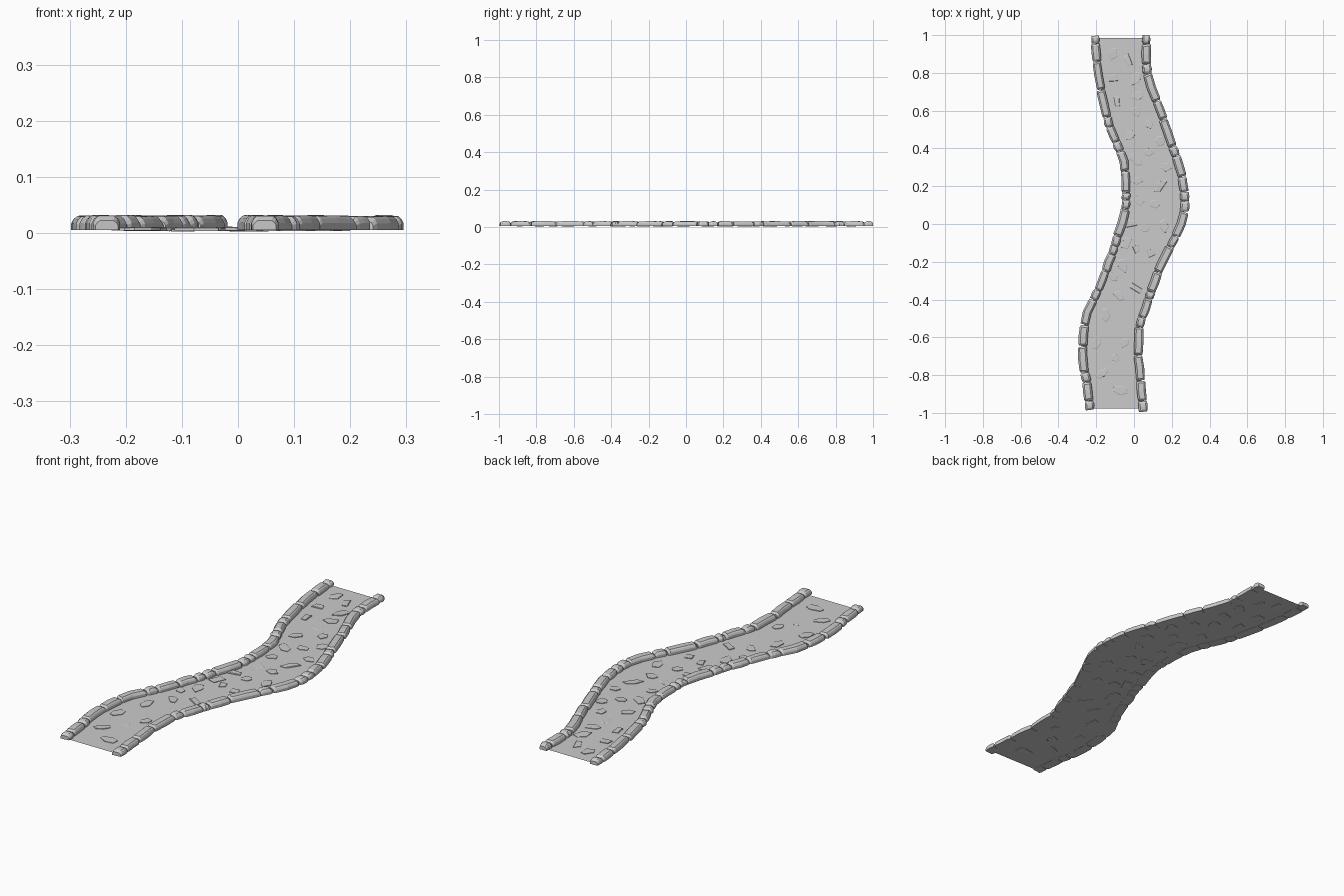
import bpy, bmesh, math, random
from mathutils import Vector, Matrix

if "Cube" in bpy.data.objects:
    bpy.data.objects.remove(bpy.data.objects["Cube"])
random.seed(4)

# Centre lines of the two kerbs, as (x, y) from back to front
LEFT = [(-.207, 1), (-.2, .88), (-.183, .76), (-.165, .65), (-.133, .53), (-.085, .41),
        (-.053, .33), (-.043, .22), (-.043, .1), (-.065, 0), (-.105, -.12), (-.15, -.25),
        (-.2, -.37), (-.255, -.48), (-.271, -.6), (-.271, -.73), (-.252, -.83), (-.23, -1)]
RIGHT = [(.065, 1), (.065, .9), (.07, .8), (.1, .7), (.14, .6), (.175, .49), (.215, .38),
         (.247, .29), (.268, .17), (.27, .08), (.25, 0), (.205, -.1), (.14, -.22),
         (.1, -.33), (.06, -.45), (.03, -.53), (.021, -.68), (.035, -.82), (.05, -1)]
# y positions of the joints between kerb stones
LEFT_CUTS = [.997, .955, .86, .71, .565, .515, .435, .385, .28, .165, .128, .08, -.065, -.115,
             -.16, -.25, -.35, -.4, -.535, -.647, -.787, -.837, -.937, -.985]
RIGHT_CUTS = [1, .953, .845, .795, .65, .555, .41, .36, .25, .17, .12, .065, -.065, -.12, -.255,
              -.36, -.395, -.495, -.545, -.695, -.83, -.938, -.995]
# Centres of the flat paving pieces
PAVERS = [(-.2, -.63), (-.17, -.79), (-.07, -.88), (-.1, -.71), (-.15, -.48), (-.05, -.63),
          (-.08, -.38), (-.11, -.28), (-.06, -.22), (.01, -.34), (-.04, -.1), (.01, -.13),
          (-.02, 0), (.09, -.155), (.06, -.02), (.03, .12), (.11, .105), (.16, -.01), (.02, .23),
          (.01, .34), (.14, .2), (.08, .38), (-.02, .47), (.17, .3), (.14, .44), (.01, .595),
          (-.09, .65), (.08, .53), (.02, .68), (-.03, .87), (-.11, .9), (-.11, .77), (.01, .77)]
SUNK = {3, 15, 25}
SHEET_Z = .006


def make_object(name, bm):
    bmesh.ops.recalc_face_normals(bm, faces=bm.faces)
    mesh = bpy.data.meshes.new(name)
    bm.to_mesh(mesh)
    bm.free()
    obj = bpy.data.objects.new(name, mesh)
    bpy.context.collection.objects.link(obj)
    return obj


def x_at(path, y):
    for (x0, y0), (x1, y1) in zip(path, path[1:]):
        if y >= y1:
            return x0 + (x1 - x0) * (y0 - y) / (y0 - y1)
    return path[-1][0]


def loft(bm, rings):
    loops = [[bm.verts.new(p) for p in r] for r in rings]
    for a, b in zip(loops, loops[1:]):
        for i in range(len(a)):
            j = (i + 1) % len(a)
            bm.faces.new((a[i], a[j], b[j], b[i]))
    bm.faces.new(loops[0])
    bm.faces.new(loops[-1])


def kerb_stone(path, y0, y1, name):
    a, b = Vector((x_at(path, y0), y0, 0)), Vector((x_at(path, y1), y1, 0))
    mid = Vector((x_at(path, (y0 + y1) / 2), (y0 + y1) / 2, 0))
    side = (b - a).cross(Vector((0, 0, 1))).normalized()
    length = (b - a).length
    width, top = random.uniform(.043, .05), random.uniform(.025, .027)
    profile = [(-.5, 0), (-.5, .5), (-.42, .8), (-.3, 1), (.3, 1), (.42, .8), (.5, .5), (.5, 0)]
    e = min(.012 / length, .3)
    rings = []
    for t, w, h in ((.015, .84, .65), (e, .97, .95), (.5, 1, 1), (1 - e, .97, .95), (.985, .84, .65)):
        c = a.lerp(b, t)
        c += (mid - (a + b) / 2) * (4 * t * (1 - t))
        c += side * random.uniform(-.002, .002)
        rings.append([c + side * (p * width * w) + Vector((0, 0, .005 + q * top * h))
                      for p, q in profile])
    bm = bmesh.new()
    loft(bm, rings)
    return make_object(name, bm)


# Flat path surface between the kerbs
bm = bmesh.new()
rows = [.985 - 1.962 * i / 48 for i in range(49)]
pairs = [(bm.verts.new((x_at(LEFT, y), y, SHEET_Z)), bm.verts.new((x_at(RIGHT, y), y, SHEET_Z)))
         for y in rows]
for (a, b), (c, d) in zip(pairs, pairs[1:]):
    bm.faces.new((a, c, d, b))
make_object("path_surface", bm)

# Kerb stones along both edges
for side_name, path, cuts in (("left", LEFT, LEFT_CUTS), ("right", RIGHT, RIGHT_CUTS)):
    for i, (y0, y1) in enumerate(zip(cuts, cuts[1:])):
        kerb_stone(path, y0, y1, f"{side_name}_kerb_stone_{i + 1}")

# Thin irregular paving pieces, slightly tilted into the surface
for i, (x, y) in enumerate(PAVERS):
    n = random.choice((4, 5, 5, 6))
    long, short = random.uniform(.026, .048), random.uniform(.02, .027)
    outline = []
    for k in range(n):
        ang = 2 * math.pi * (k + random.uniform(.3, .7)) / n
        outline.append((long * math.cos(ang), short * math.sin(ang)))
    low, high = (.002, .0064) if i in SUNK else (.003, .0095)
    bm = bmesh.new()
    loft(bm, [[Vector((p * s, q * s, z)) for p, q in outline]
              for s, z in ((1, low), (1, high - .0015), (.86, high))])
    tilt = Matrix.Rotation(random.uniform(-.03, .03), 4, 'X') @ Matrix.Rotation(random.uniform(-.03, .03), 4, 'Y')
    turn = Matrix.Rotation(random.uniform(0, math.pi), 4, 'Z')
    bm.transform(Matrix.Translation((x, y, .001)) @ tilt @ turn)
    for v in bm.verts:
        v.co.z = max(v.co.z, 0)
    make_object(f"paving_piece_{i + 1}", bm)
